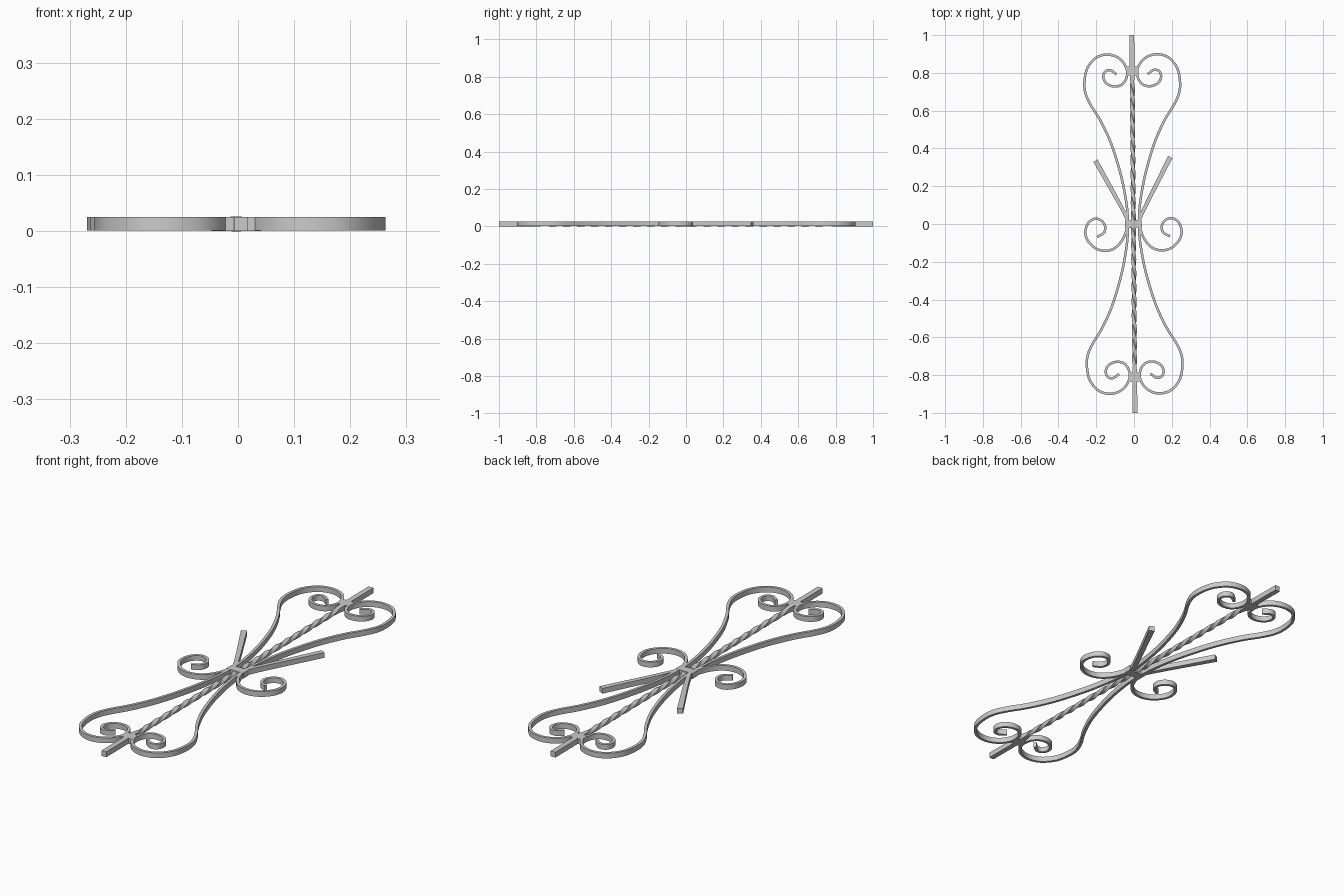
import bpy, bmesh
from math import radians, pi, cos, sin
from mathutils import Vector, Matrix

if "Cube" in bpy.data.objects:
    bpy.data.objects.remove(bpy.data.objects["Cube"])

H = 0.0253                     # thickness of the whole panel
PLACE = Matrix.Translation((-0.003, 0, 0)) @ Matrix.Rotation(0.0085, 4, 'Z')


def skin(name, rings):
    """Join successive four-sided rings into a closed bar."""
    bm = bmesh.new()
    vr = [[bm.verts.new(PLACE @ Vector(p)) for p in r] for r in rings]
    for a, b in zip(vr, vr[1:]):
        for i in range(4):
            j = (i + 1) % 4
            bm.faces.new((a[i], a[j], b[j], b[i]))
    bm.faces.new(vr[0][::-1])
    bm.faces.new(vr[-1])
    bmesh.ops.recalc_face_normals(bm, faces=bm.faces)
    me = bpy.data.meshes.new(name)
    bm.to_mesh(me)
    bm.free()
    ob = bpy.data.objects.new(name, me)
    bpy.context.collection.objects.link(ob)
    me.shade_smooth()
    me.set_sharp_from_angle(angle=radians(35))
    return ob


def spline(pts, n=6):
    """Catmull-Rom curve through the points."""
    p = [Vector(q) for q in pts]
    p = [2 * p[0] - p[1]] + p + [2 * p[-1] - p[-2]]
    out = []
    for a, b, c, d in zip(p, p[1:], p[2:], p[3:]):
        for k in range(n):
            t = k / n
            out.append(0.5 * (2 * b + (c - a) * t + (2 * a - 5 * b + 4 * c - d) * t * t
                              + (3 * b - a - 3 * c + d) * t ** 3))
    return out + [p[-2]]


def strip(name, path, w0, w1, z0=0.0005, z1=H - 0.0005):
    """Flat bar standing on edge along a path, width w0 to w1."""
    rings = []
    for i, p in enumerate(path):
        d = (path[min(i + 1, len(path) - 1)] - path[max(i - 1, 0)]).normalized()
        w = w0 + (w1 - w0) * i / (len(path) - 1)
        s = Vector((-d.y, d.x)) * w / 2
        rings.append([(*(p - s), z0), (*(p + s), z0), (*(p + s), z1), (*(p - s), z1)])
    return skin(name, rings)


# long heart-shaped scrolls, four mirrored copies
LONG = [(.028, -.01), (.035, .1), (.062, .25), (.112, .42), (.168, .545), (.22, .63),
        (.247, .69), (.253, .75), (.238, .825), (.19, .882), (.125, .898), (.065, .875),
        (.03, .825), (.03, .775), (.056, .738), (.098, .729), (.137, .746), (.153, .778),
        (.143, .808), (.115, .815), (.083, .793)]
# small scrolls at the middle
SMALL = [(.03, .02), (.037, -.03), (.06, -.085), (.1, -.127), (.15, -.141), (.2, -.128),
         (.24, -.09), (.255, -.045), (.242, .003), (.208, .029), (.172, .021),
         (.15, -.01), (.157, -.045), (.192, -.067)]
for sx, side in ((1, "right"), (-1, "left")):
    for sy, end in ((1, "upper"), (-1, "lower")):
        strip(f"{end}_scroll_{side}", spline([(sx * x, sy * y) for x, y in LONG]), .013, .013)
    strip(f"middle_scroll_{side}", spline([(sx * x, y) for x, y in SMALL]), .013, .013)
    # straight flared spikes
    tip = .353 if sx > 0 else .337
    strip(f"spike_{side}", spline([(sx * .03, -.005), (sx * .048, .06), (sx * .198, tip)], 4),
          .012, .026)

# central bar: square ends, twisted shafts between the collars
sections = [(-1, 0, .0125), (-.78, 0, .0125)]
STEPS, TURN = 120, 10 * pi
for k in range(STEPS + 1):
    t = k / STEPS
    sections.append((-.75 + 1.5 * t, TURN * t, .0095))
sections += [(.78, TURN, .0125), (1, TURN, .0125)]
rings = []
for y, a, half in sections:
    r = half * 2 ** .5
    rings.append([(r * cos(a + pi / 4 + i * pi / 2), y,
                   H / 2 + r * sin(a + pi / 4 + i * pi / 2)) for i in range(4)])
skin("twisted_bar", rings)

# clamping collars
for name, y, hx, hy in (("middle_collar", 0, .044, .02),
                        ("upper_collar", .81, .03, .023), ("lower_collar", -.81, .03, .023)):
    strip(name, [Vector((-hx, y)), Vector((hx, y))], 2 * hy, 2 * hy, 0, H)
